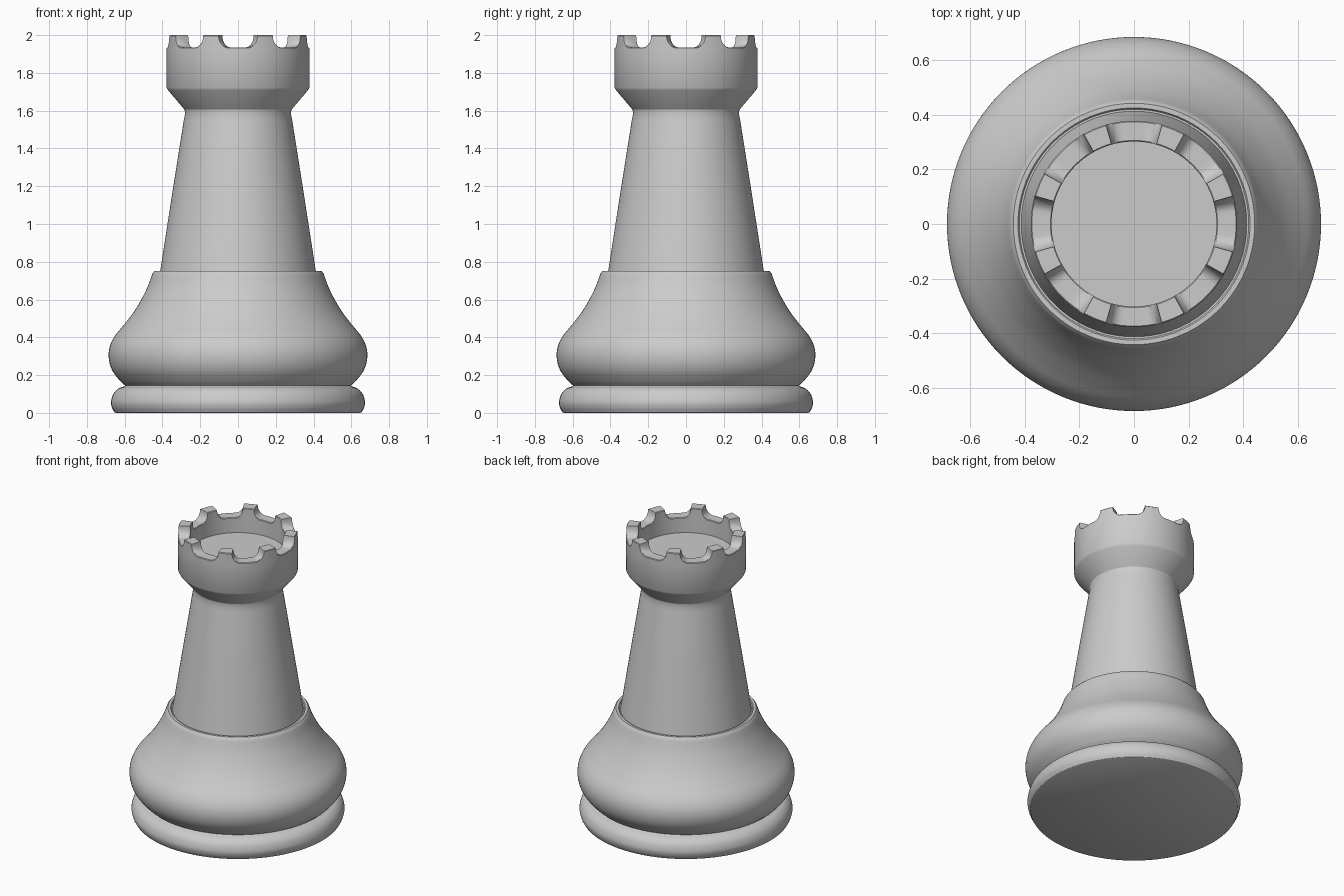
import bpy, bmesh
from math import sin, cos, pi, radians
from mathutils import Vector

if "Cube" in bpy.data.objects:
    bpy.data.objects.remove(bpy.data.objects["Cube"])


def smooth(pts, steps=6):
    """Catmull-Rom curve through the profile points."""
    p = [Vector(q) for q in pts]
    p = [2 * p[0] - p[1]] + p + [2 * p[-1] - p[-2]]
    out = []
    for a, b, c, d in zip(p, p[1:], p[2:], p[3:]):
        for k in range(steps):
            t = k / steps
            out.append(0.5 * (2 * b + (c - a) * t + (2 * a - 5 * b + 4 * c - d) * t**2
                              + (3 * b - a - 3 * c + d) * t**3))
    return [tuple(v) for v in out] + [tuple(p[-2])]


def lathe(name, profile, angles=None, cap_bottom=False, cap_top=False):
    """Revolve (radius, z) points; profile may be a function of the angle."""
    angles = angles or [2 * pi * i / 128 for i in range(128)]
    bm = bmesh.new()
    cols = []
    for a in angles:
        pts = profile(a) if callable(profile) else profile
        cols.append([bm.verts.new((r * cos(a), r * sin(a), z)) for r, z in pts])
    for c, d in zip(cols, cols[1:] + cols[:1]):
        for j in range(len(c) - 1):
            bm.faces.new((c[j], d[j], d[j + 1], c[j + 1]))
    if cap_bottom:
        bm.faces.new([c[0] for c in reversed(cols)])
    if cap_top:
        bm.faces.new([c[-1] for c in cols])
    mesh = bpy.data.meshes.new(name)
    bm.to_mesh(mesh)
    bm.free()
    ob = bpy.data.objects.new(name, mesh)
    bpy.context.collection.objects.link(ob)
    bpy.ops.object.select_all(action='DESELECT')
    ob.select_set(True)
    bpy.context.view_layer.objects.active = ob
    bpy.ops.object.shade_smooth_by_angle(angle=radians(32))
    return ob


# Rounded foot ring
lathe("foot", [(0.648, 0)] + smooth([(0.655, 0.004), (0.668, 0.03), (0.672, 0.06),
      (0.66, 0.1), (0.635, 0.128), (0.605, 0.14), (0.598, 0.145)]), cap_bottom=True)

# Bulging body with a thin lip on top
lathe("body", smooth([(0.598, 0.145), (0.625, 0.17), (0.66, 0.215), (0.679, 0.26),
      (0.685, 0.31), (0.676, 0.36), (0.65, 0.41), (0.605, 0.465), (0.555, 0.53),
      (0.515, 0.595), (0.48, 0.665), (0.452, 0.74)])
      + [(0.442, 0.752), (0.425, 0.752), (0.42, 0.745), (0.413, 0.745)])

# Tapered tower
lathe("tower", [(0.413, 0.745), (0.347, 1.17), (0.287, 1.55), (0.28, 1.585), (0.283, 1.605)])

# Crown: flared collar, notched wall and sunken floor
MERLONS, TOP, NOTCH = 8, 2.0, 1.935
FLAT, FILLET = radians(6.7), radians(8.5)
SECTOR = 2 * pi / MERLONS


def wall_height(a):
    t = abs((a % SECTOR) - SECTOR / 2) - FLAT
    if t <= 1e-6:
        return TOP
    u = min(t / FILLET, 1)
    return TOP - (TOP - NOTCH) * (1 - (1 - u)**2)**0.5


def crown_profile(a):
    h = wall_height(a)
    return [(0.283, 1.605), (0.37, 1.708), (0.378, 1.722), (0.378, 1.915),
            (0.378, h - 0.004), (0.374, h), (0.306, h), (0.302, h - 0.004), (0.302, 1.83)]


side = [FLAT + FILLET * (1 - cos(pi / 2 * k / 8)) for k in range(9)]
half = [FLAT / 2] + side + [(side[-1] + SECTOR / 2) / 2]
offsets = [-t for t in reversed(half)] + [0] + half + [SECTOR / 2]
lathe("crown", crown_profile,
      [(m + 0.5) * SECTOR + o for m in range(MERLONS) for o in offsets], cap_top=True)
